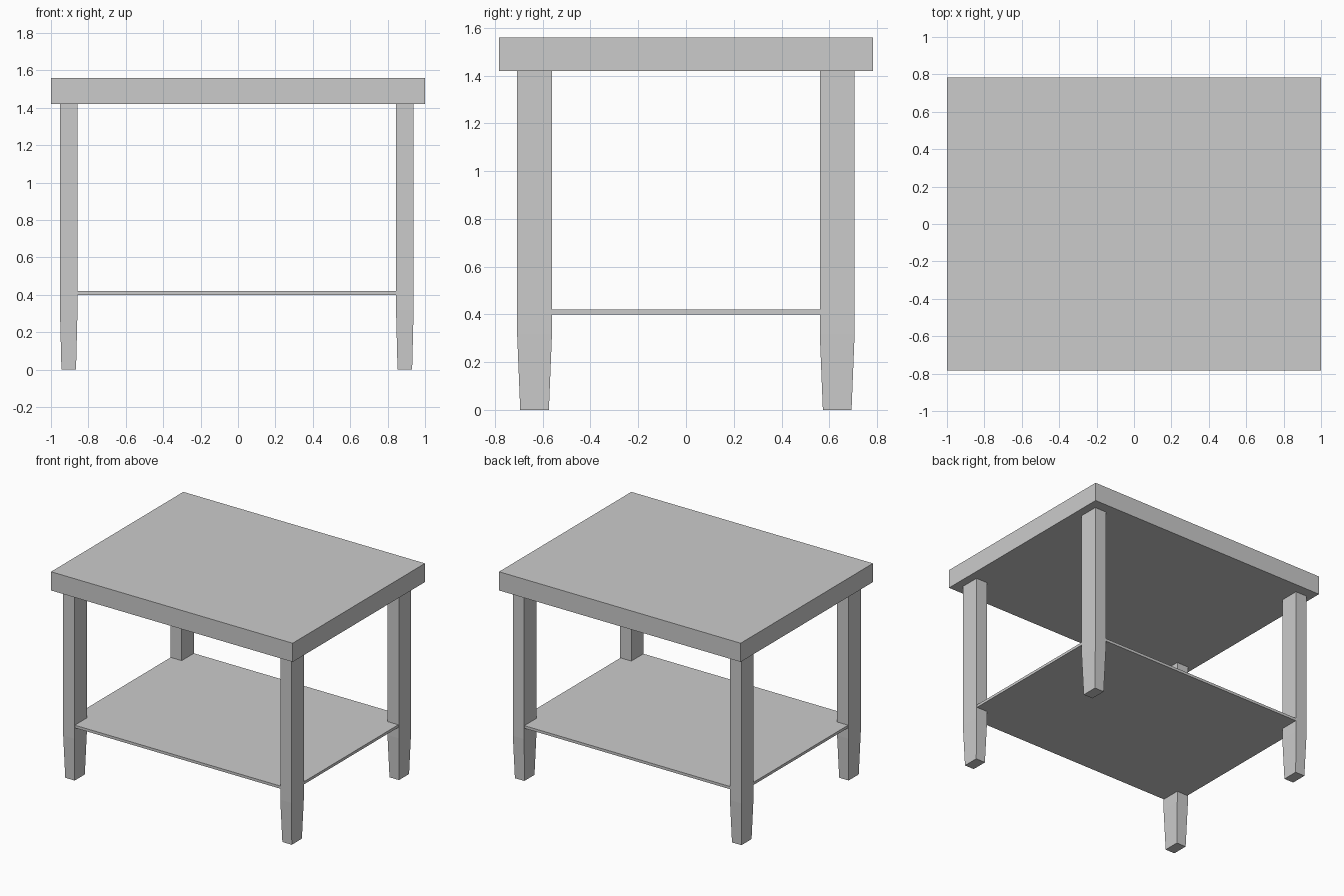
import bpy, bmesh

if "Cube" in bpy.data.objects:
    bpy.data.objects.remove(bpy.data.objects["Cube"])


def loft(name, sections):
    """Solid through stacked rectangles: (centre x, centre y, half x, half y, z)."""
    bm = bmesh.new()
    rings = []
    for cx, cy, hx, hy, z in sections:
        rings.append([bm.verts.new((cx + sx * hx, cy + sy * hy, z))
                      for sx, sy in ((-1, -1), (1, -1), (1, 1), (-1, 1))])
    for low, high in zip(rings, rings[1:]):
        for i in range(4):
            j = (i + 1) % 4
            bm.faces.new((low[i], low[j], high[j], high[i]))
    bm.faces.new(rings[0][::-1])
    bm.faces.new(rings[-1])
    mesh = bpy.data.meshes.new(name)
    bm.to_mesh(mesh)
    bm.free()
    obj = bpy.data.objects.new(name, mesh)
    bpy.context.collection.objects.link(obj)
    return obj


# Thick table top
loft("table_top", [(0, 0, 1.0, 0.782, 1.42), (0, 0, 1.0, 0.782, 1.56)])

# Thin lower shelf, running almost flush with the outside of the legs
loft("lower_shelf", [(-0.007, 0, 0.942, 0.704, 0.40), (-0.007, 0, 0.942, 0.704, 0.42)])

# Four straight legs with tapered feet
for side, x in (("left", -0.905), ("right", 0.892)):
    for end, y in (("front", -0.634), ("back", 0.633)):
        loft(f"{end}_{side}_leg", [(x, y, 0.039, 0.060, 0.0),
                                   (x, y, 0.047, 0.073, 0.32),
                                   (x, y, 0.047, 0.073, 1.42)])
